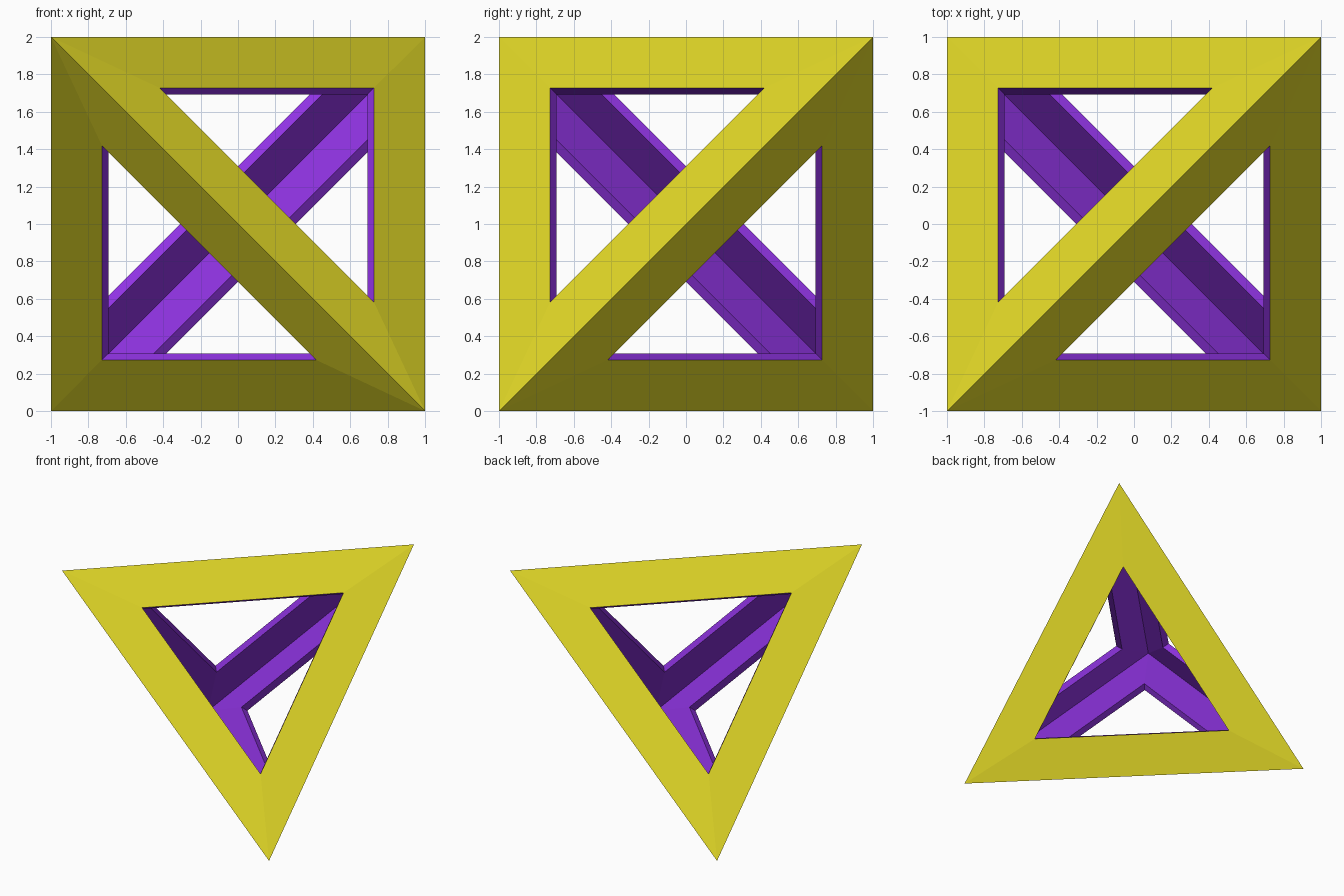
import bpy, bmesh
from itertools import combinations
from mathutils import Vector

if "Cube" in bpy.data.objects:
    bpy.data.objects.remove(bpy.data.objects["Cube"])

# Alternate cube corners form the tetrahedron
CORNERS = [Vector(c) for c in ((-1, -1, 1), (1, -1, -1), (1, 1, 1), (-1, 1, -1))]
E = 0.017                      # half wall thickness along each axis
B_OUT, A_OUT = 0.727, 0.418    # hole corner coordinates on the outer skin
SHELLS = ((1.0, B_OUT, A_OUT), (1 - 2 * E, B_OUT - 2 * E, A_OUT + 2 * E))


def material(name, rgb):
    m = bpy.data.materials.new(name)
    m.diffuse_color = (*rgb, 1)
    m.use_nodes = True
    m.node_tree.nodes["Principled BSDF"].inputs["Base Color"].default_value = m.diffuse_color
    return m


def hole_point(v, w, b, a):
    # Hole corner near v, on the face opposite w
    return Vector([p * (a if p == q else b) for p, q in zip(v, w)])


bm = bmesh.new()
lift = Vector((0, 0, 1))
corner = {}
hole = {}
for s, (size, b, a) in enumerate(SHELLS):
    for i, v in enumerate(CORNERS):
        corner[s, i] = bm.verts.new(v * size + lift)
        for k, w in enumerate(CORNERS):
            if k != i:
                hole[s, i, k] = bm.verts.new(hole_point(v, w, b, a) + lift)


def add_face(verts, facing, mat):
    f = bm.faces.new(verts)
    f.normal_update()
    if f.normal.dot(facing) < 0:
        f.normal_flip()
    f.material_index = mat


for k, w in enumerate(CORNERS):
    out = -w
    for i, j in combinations([n for n in range(4) if n != k], 2):
        # Outer skin, inner skin and the rim of the triangular opening
        for s, facing in ((0, out), (1, -out)):
            add_face((corner[s, i], corner[s, j], hole[s, j, k], hole[s, i, k]), facing, s)
        to_centre = out / 3 - (CORNERS[i] + CORNERS[j]) / 2
        add_face((hole[0, i, k], hole[0, j, k], hole[1, j, k], hole[1, i, k]), to_centre, 1)

mesh = bpy.data.meshes.new("tetrahedron_frame")
bm.to_mesh(mesh)
bm.free()
mesh.materials.append(material("yellow_outside", (0.75, 0.68, 0.02)))
mesh.materials.append(material("purple_inside", (0.29, 0.035, 0.8)))
frame = bpy.data.objects.new("tetrahedron_frame", mesh)
bpy.context.collection.objects.link(frame)
